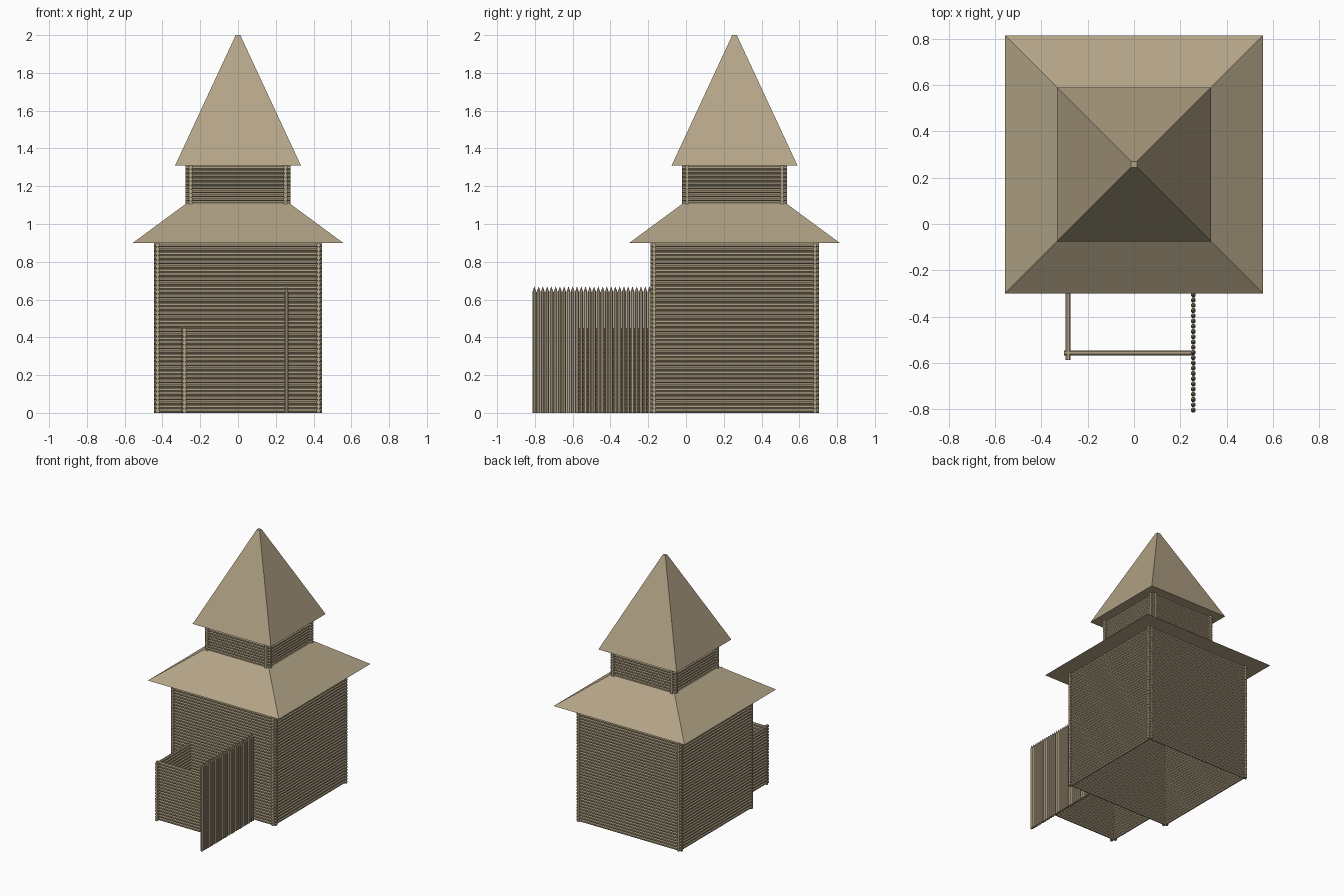
import bpy, bmesh, math
from mathutils import Matrix, Vector

if "Cube" in bpy.data.objects:
    bpy.data.objects.remove(bpy.data.objects["Cube"])

CY = 0.257          # tower centre in y
STEP = 0.0225       # log spacing
R = 0.0118          # log radius

wood = bpy.data.materials.new("wood")
wood.diffuse_color = (0.45, 0.37, 0.24, 1)
wood.use_nodes = True
wood.node_tree.nodes["Principled BSDF"].inputs["Base Color"].default_value = wood.diffuse_color


def finish(bm, name):
    me = bpy.data.meshes.new(name)
    bm.to_mesh(me)
    bm.free()
    me.materials.append(wood)
    ob = bpy.data.objects.new(name, me)
    bpy.context.collection.objects.link(ob)
    return ob


def add_log(bm, a, b, r=R, r2=None, sides=8):
    """Round log from point a to point b, optionally tapered."""
    a, b = Vector(a), Vector(b)
    d = b - a
    rot = d.to_track_quat('Z', 'Y').to_matrix().to_4x4()
    bmesh.ops.create_cone(bm, cap_ends=True, segments=sides, radius1=r,
                          radius2=r if r2 is None else r2, depth=d.length,
                          matrix=Matrix.Translation((a + b) / 2) @ rot
                          @ Matrix.Rotation(math.pi / sides, 4, 'Z'))


def log_wall(name, p, q, z0, count, step=STEP):
    """Stack of horizontal logs between plan points p and q."""
    bm = bmesh.new()
    for i in range(count):
        z = z0 + (i + 0.5) * step
        add_log(bm, (*p, z), (*q, z))
    return finish(bm, name)


def log_room(name, axis, end, z0, count, step):
    """Four crossing log walls; log ends stick out past the corners."""
    for side, s in (("left", -1), ("right", 1)):
        log_wall(f"{name}_{side}_wall", (s * axis, CY - end), (s * axis, CY + end), z0, count, step)
    for side, s in (("front", -1), ("back", 1)):
        log_wall(f"{name}_{side}_wall", (-end, CY + s * axis), (end, CY + s * axis), z0, count, step)


def roof(name, half, top, z0, z1):
    """Square hipped roof with a flat underside."""
    bm = bmesh.new()
    k = math.sqrt(2)
    bmesh.ops.create_cone(bm, cap_ends=True, segments=4, radius1=half * k,
                          radius2=top * k, depth=z1 - z0,
                          matrix=Matrix.Translation((0, CY, (z0 + z1) / 2))
                          @ Matrix.Rotation(math.pi / 4, 4, 'Z'))
    return finish(bm, name)


# Tower body and upper lantern
log_room("tower", 0.426, 0.446, 0.0, 40, STEP)
log_room("lantern", 0.251, 0.279, 1.10, 10, 0.021)

# Roofs
roof("lower_roof", 0.557, 0.272, 0.90, 1.11)
roof("spire_roof", 0.333, 0.012, 1.31, 2.0)

# Low log walls of the front yard
log_wall("yard_left_wall", (-0.284, -0.587), (-0.284, -0.17), 0.0, 20)
log_wall("yard_front_wall", (-0.303, -0.556), (0.256, -0.556), 0.0, 20)

# Palisade of pointed posts
bm = bmesh.new()
N = 28
for i in range(N):
    y = -0.803 + i * (0.61 / (N - 1))
    add_log(bm, (0.256, y, 0), (0.256, y, 0.64), 0.0112)
    add_log(bm, (0.256, y, 0.64), (0.256, y, 0.67), 0.0112, 0.0)
finish(bm, "palisade")
